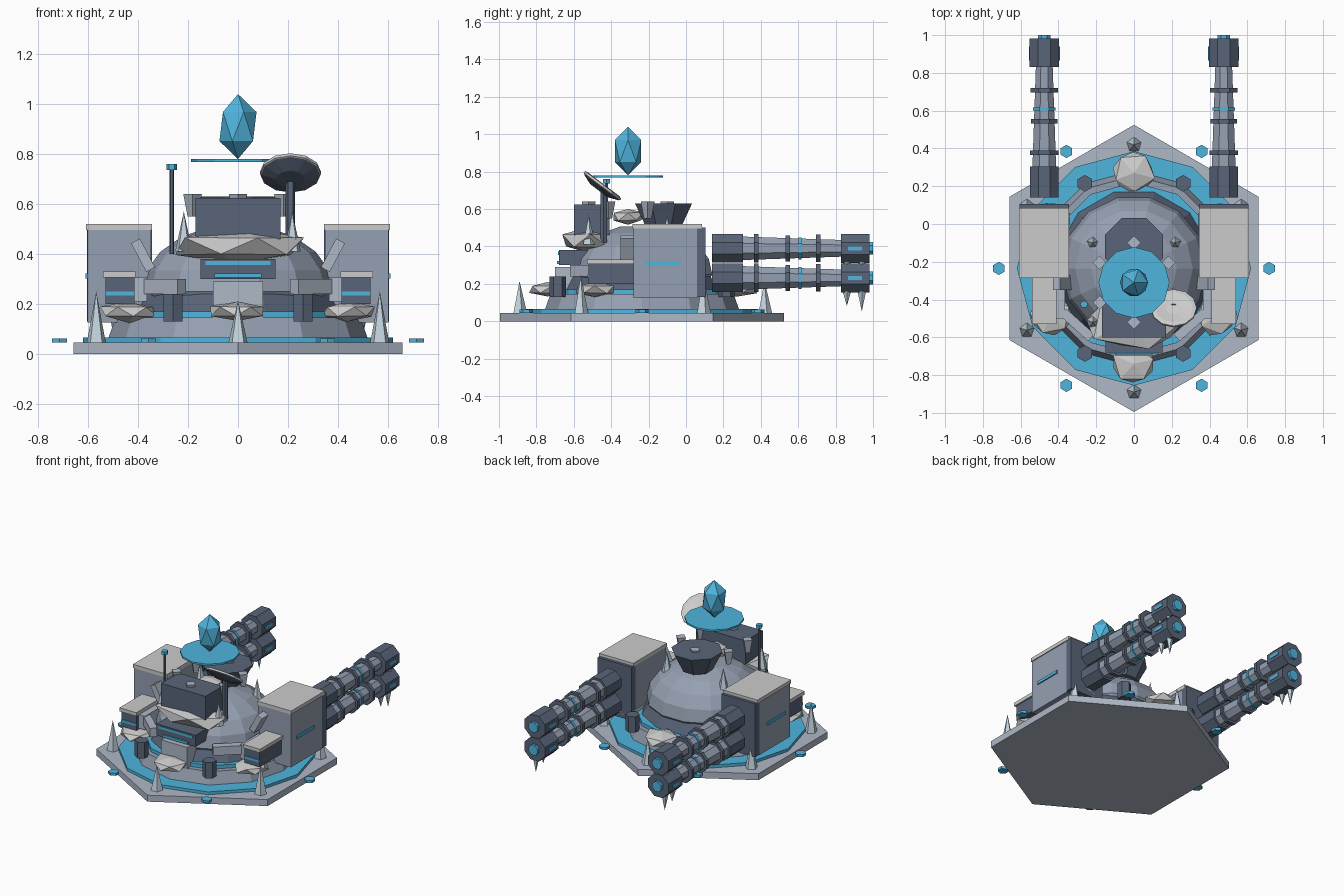
import bpy, bmesh, math, random
from mathutils import Matrix, Vector

if "Cube" in bpy.data.objects:
    bpy.data.objects.remove(bpy.data.objects["Cube"])

random.seed(4)
CY = -0.235  # centre of the hexagonal platform


def material(name, rgb):
    m = bpy.data.materials.new(name)
    m.diffuse_color = (*rgb, 1)
    m.use_nodes = True
    m.node_tree.nodes["Principled BSDF"].inputs["Base Color"].default_value = m.diffuse_color
    return m


DARK = material("dark_steel", (.10, .13, .19))
MID = material("blue_grey", (.30, .35, .44))
PALE = material("pale_steel", (.43, .48, .57))
CYAN = material("cyan_glow", (.08, .46, .73))
SNOW = material("snow", (.72, .72, .72))
ICE = material("ice", (.55, .66, .73))


def make(name, bm, mat, matrix=None):
    if matrix:
        bm.transform(matrix)
    bmesh.ops.recalc_face_normals(bm, faces=bm.faces[:])
    me = bpy.data.meshes.new(name)
    bm.to_mesh(me)
    bm.free()
    me.materials.append(mat)
    ob = bpy.data.objects.new(name, me)
    bpy.context.collection.objects.link(ob)
    return ob


def box(name, mat, x, y, z, rot=None):
    bm = bmesh.new()
    bmesh.ops.create_cube(bm, size=1)
    m = Matrix.Translation(((x[0] + x[1]) / 2, (y[0] + y[1]) / 2, (z[0] + z[1]) / 2))
    if rot:
        m = m @ rot
    return make(name, bm, mat, m @ Matrix.Diagonal((x[1] - x[0], y[1] - y[0], z[1] - z[0], 1)))


def lathe(name, mat, sides, profile, loc=(0, 0, 0), rot=None, turn=0.0):
    """Faceted solid from (radius, height) pairs; radius 0 makes a tip."""
    bm = bmesh.new()
    rings = []
    for r, z in profile:
        n = sides if r > 0 else 1
        rings.append([bm.verts.new((r * math.cos(turn + i * math.tau / sides),
                                    r * math.sin(turn + i * math.tau / sides), z)) for i in range(n)])
    for a, b in zip(rings, rings[1:]):
        for i in range(sides):
            j = (i + 1) % sides
            if len(b) == 1:
                bm.faces.new((a[i], a[j], b[0]))
            elif len(a) == 1:
                bm.faces.new((a[0], b[j], b[i]))
            else:
                bm.faces.new((a[i], a[j], b[j], b[i]))
    for ring in (rings[0], rings[-1]):
        if len(ring) > 2:
            bm.faces.new(ring)
    m = Matrix.Translation(loc)
    return make(name, bm, mat, m @ rot if rot else m)


def rock(name, mat, loc, size, jitter=.12, turn=0.0):
    bm = bmesh.new()
    bmesh.ops.create_icosphere(bm, subdivisions=1, radius=1)
    for v in bm.verts:
        v.co *= 1 + random.uniform(-jitter, jitter)
    return make(name, bm, mat, Matrix.Translation(loc) @ Matrix.Diagonal((*size, 1))
                @ Matrix.Rotation(turn, 4, 'Z'))


def around(radius, start):
    for k in range(6):
        a = math.radians(start + 60 * k)
        yield k, radius * math.cos(a), CY + radius * math.sin(a)


UP = math.pi / 2
# Platform tiers
lathe("hex_platform", PALE, 6, [(.76, 0), (.76, .045)], (0, CY, 0), turn=UP)
lathe("glow_ring", CYAN, 12, [(.62, .045), (.62, .065)], (0, CY, 0))
lathe("lower_tier", MID, 12, [(.52, .06), (.49, .145)], (0, CY, 0))
lathe("tier_trim", CYAN, 12, [(.455, .145), (.455, .17)], (0, CY, 0))
lathe("dome_collar", DARK, 12, [(.42, .165), (.38, .24)], (0, CY, 0), turn=math.pi / 12)

# Faceted dome
dome = [(.355, .2)] + [(.385 * math.cos(a), .25 + .27 * math.sin(a))
                       for a in [math.radians(d) for d in (0, 18, 36, 54, 72)]]
lathe("dome", MID, 14, dome, (0, CY, 0))

# Repeated platform details
for k, x, y in around(.655, 30):
    h = .25 if abs(x) > .1 else .215
    lathe(f"ice_spike_{k}", ICE, 5, [(.04, .045), (0, h)], (x, y, 0), turn=UP)
for k, x, y in around(.715, 0):
    lathe(f"floating_light_{k}", CYAN, 6, [(.035, .045), (.035, .062)], (x, y, 0), turn=UP)
for k, x, y in around(.52, 0):
    lathe(f"hex_post_{k}", DARK, 6, [(.044, .13), (.044, .24)], (x, y, 0), turn=UP)
for k, x, y in around(.505, 30):
    rock(f"snow_mound_{k}", SNOW, (x, y, .17), (.12, .115, .042), turn=k)

# Front module
box("front_block", PALE, (-.1, .1), (-.7, -.5), (.14, .29))
box("front_visor", DARK, (-.15, .15), (-.68, -.5), (.3, .38))
box("front_glow_low", CYAN, (-.095, .095), (-.69, -.6), (.305, .322))
box("front_glow_high", CYAN, (-.13, .13), (-.685, -.6), (.355, .372))
rock("front_snow_bank", SNOW, (0, -.51, .43), (.27, .17, .073), .1)
rock("top_snow", SNOW, (0, -.31, .56), (.1, .09, .045))

# Command box and vent on the dome
box("command_box", DARK, (-.17, .17), (-.6, -.41), (.46, .625))
lathe("vent_bowl", DARK, 8, [(.1, .5), (.165, .63)], (0, -.12, 0), turn=math.pi / 8)
for k in range(6):
    a = math.radians(30 + 60 * k)
    lathe(f"emitter_{k}", PALE, 4, [(.02, .55), (.037, .64)],
          (.21 * math.cos(a), -.31 + .21 * math.sin(a), 0))
for sx in (-1, 1):
    for y in (-.1, -.52):
        lathe("dome_spike", ICE, 5, [(.036, .41), (0, .57)], (sx * .217, y, 0), turn=UP)

# Floating disc and crystal
lathe("crystal_disc", CYAN, 12, [(.188, .768), (.188, .78)], (0, -.31, 0))
rock("crystal", CYAN, (0, -.31, .91), (.083, .083, .13), 0)

# Dish and antenna
lathe("dish_pole", DARK, 6, [(.019, .42), (.019, .71)], (.21, -.44, 0))
lathe("dish", SNOW, 12, [(.06, -.022), (.122, 0), (.122, .012), (.1, .016), (.04, .004)],
      (.21, -.45, .72), Matrix.Rotation(math.radians(-37), 4, 'X'))
lathe("dish_back", DARK, 12, [(.058, -.027), (.118, -.004)],
      (.21, -.45, .72), Matrix.Rotation(math.radians(-37), 4, 'X'))
lathe("antenna", DARK, 6, [(.009, .4), (.009, .74)], (-.265, -.425, 0))
lathe("antenna_tip", CYAN, 6, [(.021, .737), (.021, .76)], (-.265, -.425, 0))

# Side weapon housings, pods and twin barrels
BACK = Matrix.Rotation(-UP, 4, 'X')
for sx, side in ((-1, "left"), (1, "right")):
    def sbox(name, mat, x, y, z):
        return box(f"{side}_{name}", mat, tuple(sorted((sx * x[0], sx * x[1]))), y, z)

    sbox("housing", MID, (.348, .602), (-.28, .06), (.125, .495))
    sbox("housing_plate", DARK, (.345, .605), (.06, .105), (.13, .5))
    sbox("housing_cap", SNOW, (.345, .608), (-.285, .085), (.495, .52))
    sbox("housing_glow", CYAN, (.59, .61), (-.22, -.03), (.302, .322))
    sbox("pod", DARK, (.415, .53), (-.52, -.27), (.2, .31))
    sbox("pod_cap", SNOW, (.41, .54), (-.53, -.27), (.305, .33))
    sbox("pod_glow", CYAN, (.415, .53), (-.526, -.5), (.233, .25))
    sbox("pod_bracket", PALE, (.365, .415), (-.5, -.3), (.21, .305))
    box(f"{side}_brace", PALE, (sx * .38 - .02, sx * .38 + .02), (-.35, -.27), (.33, .46),
        Matrix.Rotation(sx * math.radians(28), 4, 'Y'))
    box(f"{side}_deck_brace", PALE, (sx * .3 - .1, sx * .3 + .1), (-.56, -.51), (.24, .3),
        Matrix.Rotation(sx * math.radians(42), 4, 'Z'))

    for z, level in ((.39, "upper"), (.232, "lower")):
        x = sx * .475

        def tube(name, mat, r0, r1, y0, y1):
            lathe(f"{side}_{level}_{name}", mat, 8, [(r0, y0), (r1, y1)], (x, 0, z), BACK, math.pi / 8)

        tube("breech", DARK, .082, .082, .14, .305)
        tube("barrel", MID, .068, .048, .3, .84)
        for k, (y, r) in enumerate(((.376, .082), (.543, .075), (.708, .08))):
            tube(f"band_{k}", DARK, r, r, y - .012, y + .012)
        tube("glow_band", CYAN, .064, .064, .602, .618)
        tube("muzzle", DARK, .084, .084, .83, .982)
        tube("bore", CYAN, .037, .037, .975, 1.0)
        box(f"{side}_{level}_muzzle_glow", CYAN, (x - .082, x + .082), (.865, .94), (z - .011, z + .011))
        for y, drop in ((.86, .15), (.94, .18)):
            lathe(f"{side}_{level}_icicle", ICE, 5, [(0, -drop), (.024, -.07)],
                  (x + sx * .02, y, z))
